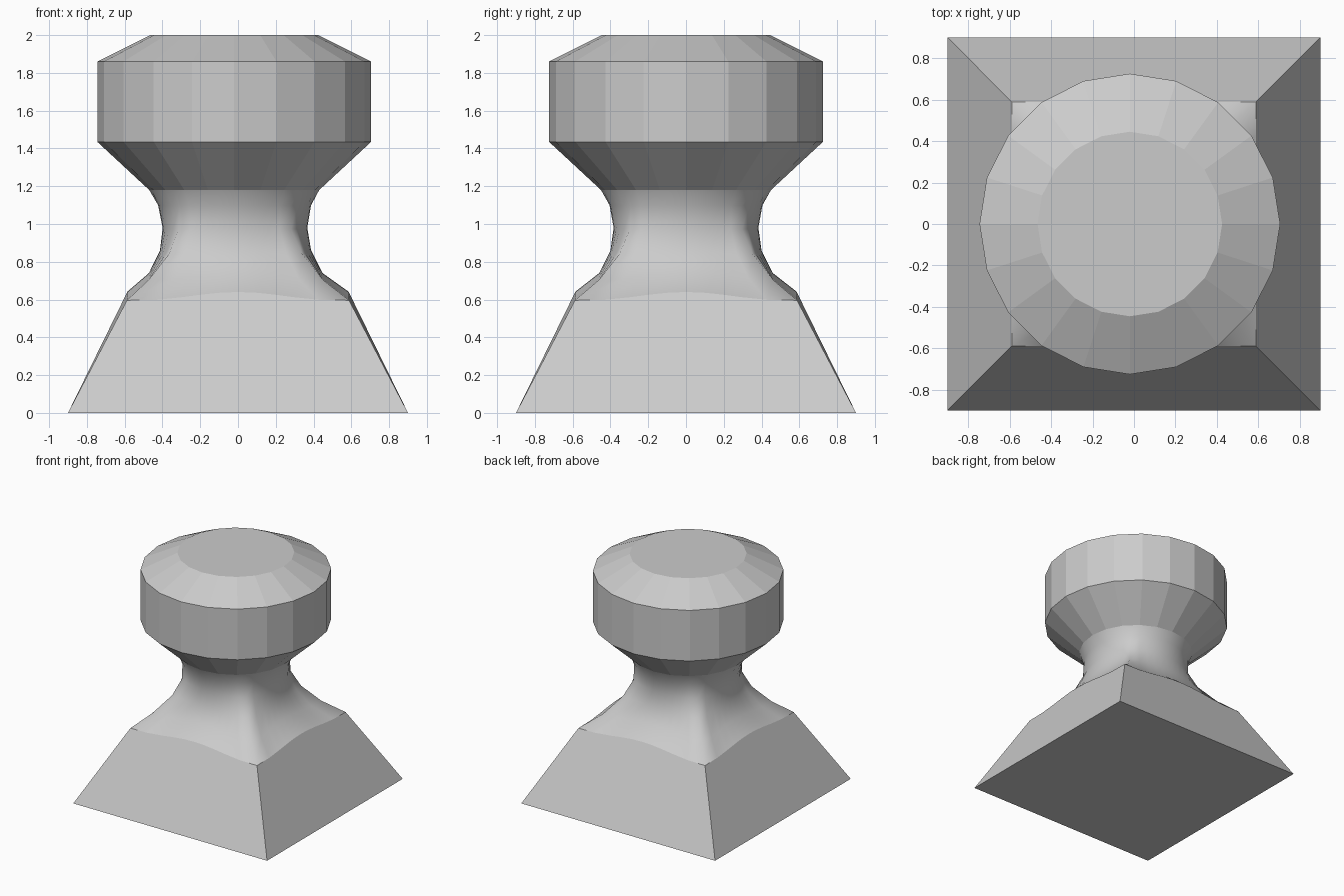
import bpy
from math import cos, sin, pi, radians

if "Cube" in bpy.data.objects:
    bpy.data.objects.remove(bpy.data.objects["Cube"])

HALF = 0.588   # half width of the base's upper rim
CX = -0.02     # slight sideways offset of the head


def make(name, verts, faces, smooth=False):
    me = bpy.data.meshes.new(name)
    me.from_pydata(verts, [], faces)
    me.update()
    me.polygons.foreach_set("use_smooth", [smooth] * len(faces))
    ob = bpy.data.objects.new(name, me)
    bpy.context.collection.objects.link(ob)
    return ob


def bridge(rings, n, flip=False):
    quads = []
    for k in range(rings - 1):
        for i in range(n):
            j = (i + 1) % n
            q = (k * n + i, k * n + j, (k + 1) * n + j, (k + 1) * n + i)
            quads.append(q[::-1] if flip else q)
    return quads


# Head: faceted 20-sided knob
N = 20
profile = [(0.45, 1.18), (0.725, 1.435), (0.725, 1.86), (0.445, 2.0)]
verts = [(CX + r * cos(2 * pi * i / N), r * sin(2 * pi * i / N), z)
         for r, z in profile for i in range(N)]
make("head", verts, bridge(4, N) + [tuple(range(3 * N, 4 * N))])

# Neck: smooth loft from the round head down to the square base rim
M = 40
# radius, height, squareness, x offset
levels = [(0.45, 1.18, 0, CX), (0.405, 1.10, 0.04, -0.018),
          (0.383, 0.98, 0.15, -0.016), (0.40, 0.86, 0.40, -0.013),
          (0.46, 0.74, 0.78, -0.012), (HALF, 0.64, 1, 0)]
verts = []
for k, (r, z, w, ox) in enumerate(levels):
    for i in range(M):
        a = 2 * pi * i / M
        c, s = cos(a), sin(a)
        big = max(abs(c), abs(s))
        rad = r + w * HALF * (1 / big - 1)
        if k == 0 and i % 2:
            rad *= cos(radians(9))          # follow the facets of the head
        u = min(abs(c), abs(s)) / big
        drop = 0.022 * (1 - cos(pi * min(1, u * 1.15)))
        verts.append((ox + rad * c, rad * s, z - drop * w))
make("neck", verts, bridge(len(levels), M, flip=True), smooth=True)

# Base: four sloping sides meeting the wavy rim, plus the underside
rim = verts[-M:]
corners = [(0.9, -0.9, 0), (0.9, 0.9, 0), (-0.9, 0.9, 0), (-0.9, -0.9, 0)]
faces = [(M + 3, M + 2, M + 1, M)]
for q in range(4):
    top = [(q * 10 + 5 - t) % M for t in range(11)]
    faces.append((M + q, M + (q + 1) % 4, *top))
make("base", rim + corners, faces)
